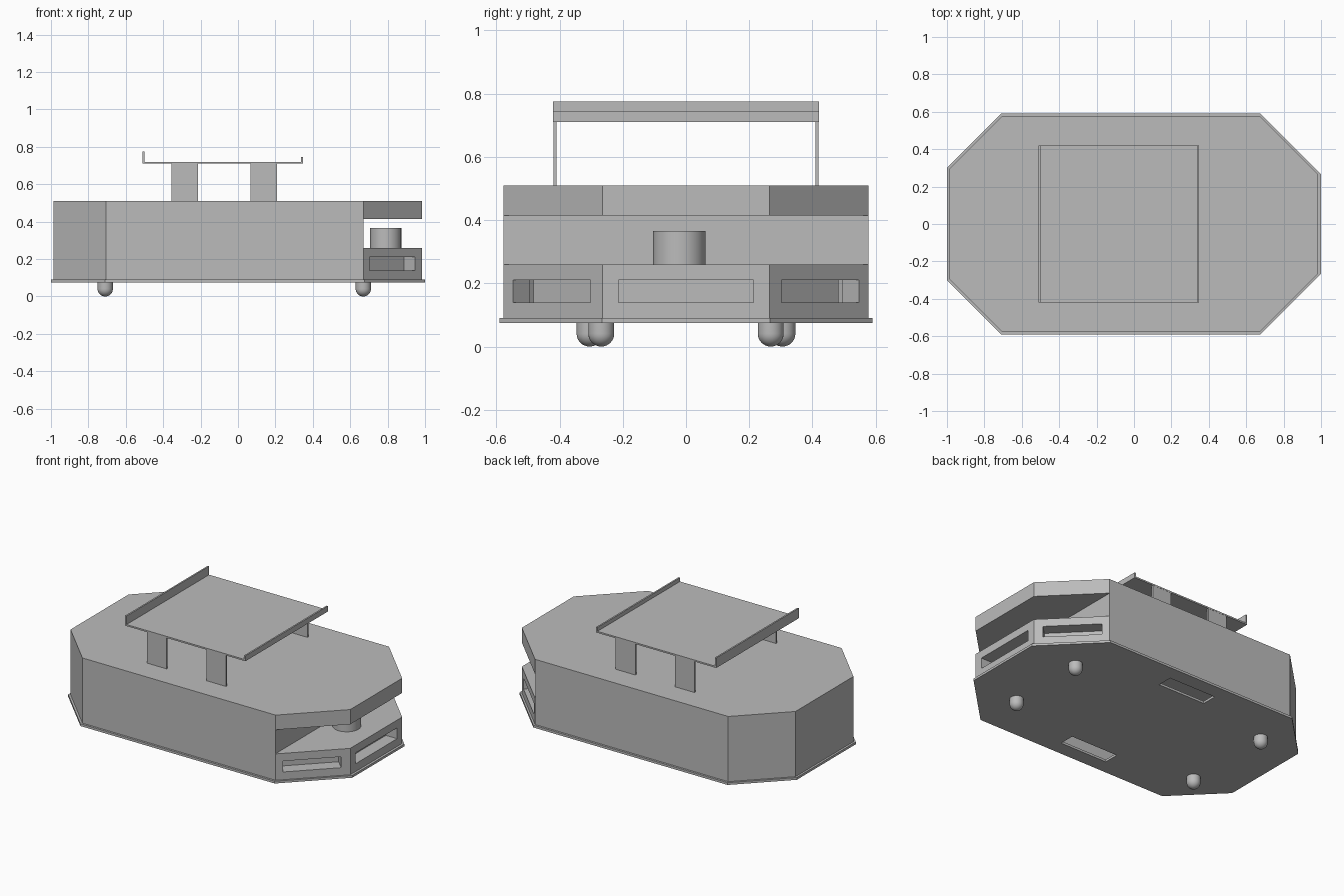
import bpy, bmesh, math
from mathutils import Vector

cube = bpy.data.objects.get("Cube")
if cube:
    bpy.data.objects.remove(cube, do_unlink=True)

grey = bpy.data.materials.new("plain grey")
grey.use_nodes = True
grey.diffuse_color = (0.5, 0.5, 0.5, 1)
grey.node_tree.nodes["Principled BSDF"].inputs["Base Color"].default_value = (0.5, 0.5, 0.5, 1)


def finish(name, bm):
    bmesh.ops.recalc_face_normals(bm, faces=bm.faces)
    mesh = bpy.data.meshes.new(name)
    bm.to_mesh(mesh)
    bm.free()
    mesh.materials.append(grey)
    obj = bpy.data.objects.new(name, mesh)
    bpy.context.collection.objects.link(obj)
    return obj


def prism(name, outline, z0, z1):
    bm = bmesh.new()
    face = bm.faces.new([bm.verts.new((x, y, z0)) for x, y in outline])
    up = bmesh.ops.extrude_face_region(bm, geom=[face])["geom"]
    bmesh.ops.translate(bm, vec=(0, 0, z1 - z0),
                        verts=[v for v in up if isinstance(v, bmesh.types.BMVert)])
    return finish(name, bm)


def box(name, x0, x1, y0, y1, z0, z1):
    return prism(name, [(x0, y0), (x1, y0), (x1, y1), (x0, y1)], z0, z1)


def octagon(x_back, x_front, half, cut_back, cut_front):
    side = [(x_back, -half + cut_back), (x_back + cut_back, -half),
            (x_front - cut_front, -half), (x_front, -half + cut_front)]
    return side + [(x, -y) for x, y in reversed(side)]


def lathe(name, profile, centre, steps=32):
    bm = bmesh.new()
    verts = [bm.verts.new((r, 0, z)) for r, z in profile]
    edges = [bm.edges.new(pair) for pair in zip(verts, verts[1:])]
    bmesh.ops.spin(bm, geom=verts + edges, cent=(0, 0, 0), axis=(0, 0, 1),
                   angle=math.tau, steps=steps, use_duplicate=False)
    bmesh.ops.remove_doubles(bm, verts=bm.verts, dist=0.0005)
    bmesh.ops.translate(bm, verts=bm.verts, vec=Vector(centre))
    obj = finish(name, bm)
    bpy.ops.object.select_all(action="DESELECT")
    obj.select_set(True)
    bpy.context.view_layer.objects.active = obj
    bpy.ops.object.shade_smooth_by_angle(angle=math.radians(35))
    return obj


def carve(obj, cutters):
    bpy.context.view_layer.objects.active = obj
    for cutter in cutters:
        cutter.hide_render = True
        mod = obj.modifiers.new("cut", "BOOLEAN")
        mod.operation, mod.solver, mod.object = "DIFFERENCE", "EXACT", cutter
        bpy.ops.object.modifier_apply(modifier=mod.name)
        bpy.data.objects.remove(cutter, do_unlink=True)


# Base plate with a wheel slot along each side
base = prism("base_plate", octagon(-1, 1, 0.59, 0.29, 0.325), 0.075, 0.09)
carve(base, [box("slot_cutter", -0.2, 0.14, s * 0.445 - 0.05, s * 0.445 + 0.05, 0, 0.2)
             for s in (-1, 1)])

# Hollow body with a sensor gap and shallow pockets at its +x end
body = prism("body", octagon(-0.987, 0.985, 0.577, 0.282, 0.313), 0.09, 0.51)
cutters = [
    box("gap_cutter", 0.67, 1.2, -0.8, 0.8, 0.26, 0.415),
    prism("cavity_cutter", [(-0.965, -0.29), (-0.695, -0.557), (0.65, -0.557),
                            (0.65, 0.557), (-0.695, 0.557), (-0.965, 0.29)], 0, 0.49),
    box("middle_pocket_cutter", 0.905, 1.1, -0.213, 0.213, 0.14, 0.21),
]
for s in (-1, 1):
    pocket = box("side_pocket_cutter", -0.173, 0.173, -0.08, 0.08, 0.14, 0.21)
    pocket.location = (0.8225, s * 0.4225, 0)
    pocket.rotation_euler.z = -s * math.pi / 4
    cutters.append(pocket)
bpy.context.view_layer.update()
carve(body, cutters)

# Sensor drum standing in the gap
lathe("sensor_drum", [(0, 0.26), (0.083, 0.26), (0.083, 0.365), (0, 0.365)],
      (0.79, -0.021, 0), 48)

# Ball casters: a round tip below a short cylinder
r = 0.041
tip = [(r * math.sin(a), r - r * math.cos(a))
       for a in (math.pi / 2 * i / 8 for i in range(9))]
for x, y in ((0.67, 0.268), (-0.71, 0.305)):
    for s, side in ((1, "back"), (-1, "front")):
        lathe("ball_caster_" + side, tip + [(r, 0.08), (0, 0.08)], (x, s * y, 0))

# Raised tray with end lips on four flat supports
tray = [(-0.51, 0.775), (-0.51, 0.71), (0.347, 0.71), (0.347, 0.745),
        (0.337, 0.745), (0.337, 0.72), (-0.5, 0.72), (-0.5, 0.775)]
bm = bmesh.new()
face = bm.faces.new([bm.verts.new((x, -0.42, z)) for x, z in tray])
geom = bmesh.ops.extrude_face_region(bm, geom=[face])["geom"]
bmesh.ops.translate(bm, vec=(0, 0.84, 0),
                    verts=[v for v in geom if isinstance(v, bmesh.types.BMVert)])
finish("tray", bm)
for x in (-0.355, 0.068):
    for y, side in ((-0.419, "front"), (0.409, "back")):
        box("tray_support_" + side, x, x + 0.14, y, y + 0.01, 0.51, 0.712)
